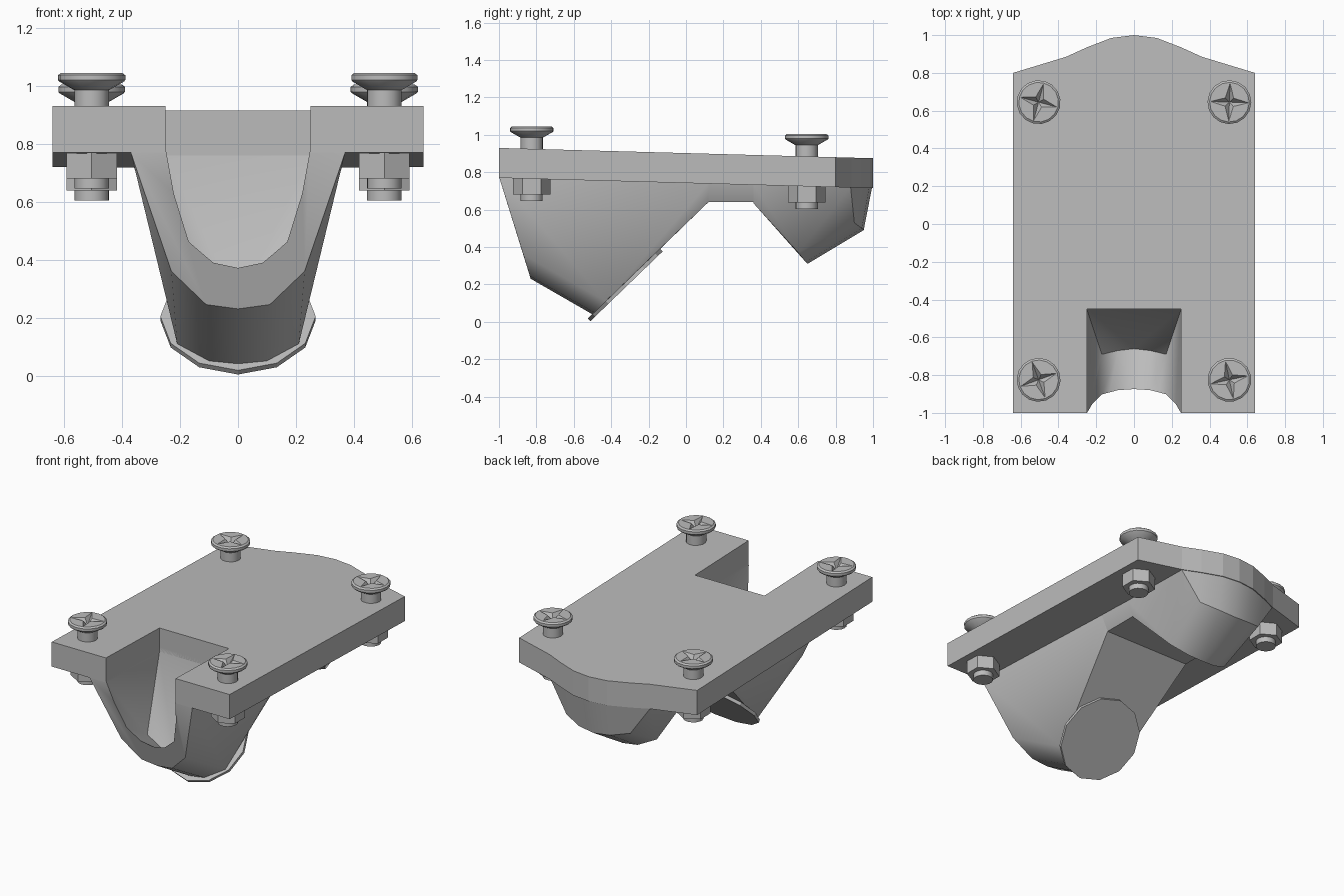
import bpy, bmesh, math
from mathutils import Vector, Matrix

if "Cube" in bpy.data.objects:
    bpy.data.objects.remove(bpy.data.objects["Cube"])

GREY = (0.5, 0.5, 0.5, 1)
mat = bpy.data.materials.new("plain grey")
mat.use_nodes = True
mat.diffuse_color = GREY
mat.node_tree.nodes["Principled BSDF"].inputs["Base Color"].default_value = GREY

SLOPE = -0.0275


def plate_top(y):
    return 0.902 + SLOPE * y


def finish(bm, name, smooth=None):
    bmesh.ops.recalc_face_normals(bm, faces=bm.faces)
    me = bpy.data.meshes.new(name)
    bm.to_mesh(me)
    bm.free()
    me.materials.append(mat)
    ob = bpy.data.objects.new(name, me)
    bpy.context.collection.objects.link(ob)
    if smooth:
        bpy.ops.object.select_all(action="DESELECT")
        ob.select_set(True)
        bpy.context.view_layer.objects.active = ob
        bpy.ops.object.shade_smooth_by_angle(angle=math.radians(smooth))
    return ob


def hull(name, half, smooth=40):
    """Convex solid from points on the +x half, mirrored."""
    bm = bmesh.new()
    for x, y, z in half:
        for s in ((1, -1) if x else (1,)):
            bm.verts.new((s * x, y, z))
    res = bmesh.ops.convex_hull(bm, input=bm.verts)
    loose = [v for v in bm.verts if not v.link_faces]
    bmesh.ops.delete(bm, geom=loose, context="VERTS")
    bmesh.ops.dissolve_limit(bm, angle_limit=0.02, verts=bm.verts, edges=bm.edges)
    return finish(bm, name, smooth)


# Sloping top plate with a notch in front and a bowed back edge
half = [(0.25, -0.45), (0.25, -1), (0.64, -1), (0.64, 0.8), (0.36, 0.885),
        (0.25, 0.935), (0.12, 0.985)]
outline = half + [(0, 1)] + [(-x, y) for x, y in reversed(half)]
bm = bmesh.new()
face = bm.faces.new([bm.verts.new((x, y, plate_top(y))) for x, y in outline])
ext = bmesh.ops.extrude_face_region(bm, geom=[face], use_keep_orig=True)
for v in ext["geom"]:
    if isinstance(v, bmesh.types.BMVert):
        v.co.z -= 0.16
finish(bm, "top_plate")

# Front spout, hollowed by a channel
spout = hull("front_spout", [
    (0.37, -0.998, 0.77), (0.36, -0.99, 0.80), (0.23, -0.87, 0.36),
    (0.11, -0.835, 0.245), (0, -0.83, 0.23),
    (0.21, -0.43, 0.11), (0.1, -0.49, 0.05), (0, -0.5, 0.04),
    (0.31, 0.12, 0.64), (0.355, 0.12, 0.74), (0.355, 0.12, 0.78)])
cutter = hull("channel_cutter", [
    (0.25, -1.1, 1.2), (0.25, -0.45, 1.2), (0.25, -1.1, 0.79), (0.25, -0.45, 0.76),
    (0.17, -1.1, 0.58), (0.085, -1.1, 0.52), (0, -1.1, 0.505),
    (0.17, -0.69, 0.335), (0.085, -0.67, 0.265), (0, -0.66, 0.245)])
cutter.hide_render = True
mod = spout.modifiers.new("channel", "BOOLEAN")
mod.operation, mod.solver, mod.object = "DIFFERENCE", "EXACT", cutter
bpy.ops.object.select_all(action="DESELECT")
spout.select_set(True)
bpy.context.view_layer.objects.active = spout
bpy.ops.object.modifier_apply(modifier="channel")
bpy.data.objects.remove(cutter)
bpy.ops.object.shade_smooth_by_angle(angle=math.radians(40))

# Bridge and rear lobe
hull("bridge", [(x, y, z) for y in (0.12, 0.36)
                for x, z in ((0.31, 0.64), (0.355, 0.735), (0.355, 0.78))])
hull("rear_lobe", [
    (0.31, 0.36, 0.635), (0.355, 0.36, 0.735), (0.355, 0.36, 0.76),
    (0.21, 0.60, 0.37), (0.1, 0.64, 0.32), (0, 0.65, 0.31),
    (0.23, 0.90, 0.53), (0.11, 0.94, 0.50), (0, 0.95, 0.49),
    (0.36, 0.88, 0.72), (0.25, 0.93, 0.72), (0.12, 0.98, 0.72), (0, 0.995, 0.72)])

# Twelve-sided cover disc on the slanted opening
bm = bmesh.new()
bmesh.ops.create_cone(bm, cap_ends=True, segments=12, radius1=0.268, radius2=0.268, depth=0.02)
bmesh.ops.transform(bm, verts=bm.verts, matrix=Matrix.Translation((0, -0.325, 0.197))
                    @ Matrix.Rotation(math.radians(44), 4, "X"))
finish(bm, "cover_disc")


# Bolts: turned shank and flared head with a sunken four-point star
def bolt(name, x, y, turn):
    n, top = 16, plate_top(y)
    bm = bmesh.new()

    def ring(radii, z):
        return [bm.verts.new((x + r * math.cos(a), y + r * math.sin(a), top + z))
                for k, r in enumerate(radii)
                for a in [math.radians(turn) + k * math.tau / n]]

    rings = [ring([r] * n, z) for r, z in (
        (0.06, -0.28), (0.06, 0.06), (0.112, 0.09), (0.116, 0.095),
        (0.116, 0.112), (0.105, 0.12))]
    rings.append(ring([0.1, 0.044, 0.031, 0.044] * 4, 0.12))
    for a, b in zip(rings, rings[1:]):
        for k in range(n):
            j = (k + 1) % n
            bm.faces.new((a[k], a[j], b[j], b[k]))
    bm.faces.new(rings[0])
    pit = bm.verts.new((x, y, top + 0.08))
    for k in range(n):
        bm.faces.new((rings[-1][k], rings[-1][(k + 1) % n], pit))
    finish(bm, name + "_bolt", 30)

    bm = bmesh.new()
    bmesh.ops.create_cone(bm, cap_ends=True, segments=6, radius1=0.1, radius2=0.1, depth=0.1,
                          matrix=Matrix.Translation((x, y, top - 0.195)))
    finish(bm, name + "_nut")


for name, x, y, turn in (("front_left", 0.505, -0.825, 12), ("front_right", -0.505, -0.825, 20),
                         ("back_left", 0.505, 0.645, -2), ("back_right", -0.505, 0.645, -15)):
    bolt(name, x, y, turn)
